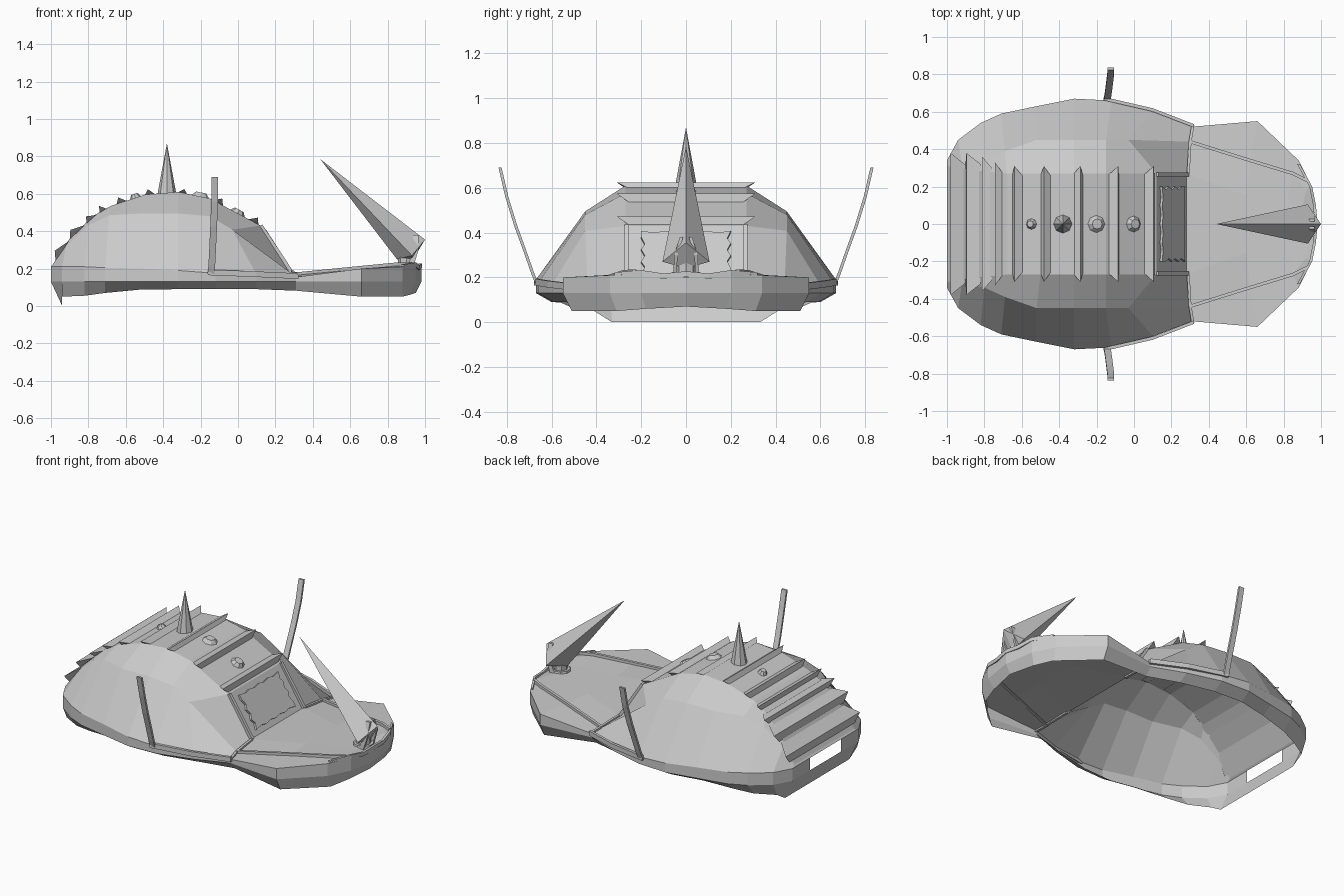
import bpy, bmesh, math
from mathutils import Vector

if "Cube" in bpy.data.objects:
    bpy.data.objects.remove(bpy.data.objects["Cube"])


def make(name, verts, faces, mirror=False):
    me = bpy.data.meshes.new(name)
    bm = bmesh.new()
    vs = [bm.verts.new(v) for v in verts]
    for f in faces:
        bm.faces.new([vs[i] for i in f])
    bmesh.ops.remove_doubles(bm, verts=bm.verts, dist=0.0005)
    bmesh.ops.recalc_face_normals(bm, faces=bm.faces)
    bm.to_mesh(me)
    bm.free()
    ob = bpy.data.objects.new(name, me)
    bpy.context.collection.objects.link(ob)
    if mirror:
        m = ob.modifiers.new("mirror", 'MIRROR')
        m.use_axis = (False, True, False)
    return ob


def loft(name, rows, mirror=False, closed=False):
    n, k = len(rows[0]), len(rows)
    verts = [p for r in rows for p in r]
    faces = []
    for i in range(k if closed else k - 1):
        j = (i + 1) % k
        for a in range(n - 1):
            faces.append((i*n + a, i*n + a + 1, j*n + a + 1, j*n + a))
    if closed:
        faces += [[i*n for i in range(k)], [i*n + n - 1 for i in range(k)]]
    return make(name, verts, faces, mirror)


def bar(name, pts, u, v):
    # rectangular bar swept along a path, mirrored left to right
    u, v = Vector(u) / 2, Vector(v) / 2
    rows = [[Vector(p) + u*a + v*b for p in pts]
            for a, b in ((-1, -1), (1, -1), (1, 1), (-1, 1))]
    return loft(name, rows, True, True)


# hollow shell: outline of rim as x, half width, z top, z bottom, inset
rim = [(-1, .34, .21, 0, .01), (-.94, .45, .21, .05, .04), (-.82, .54, .21, .055, .06),
       (-.71, .59, .205, .07, .07), (-.52, .63, .2, .088, .07), (-.32, .67, .19, .09, .07),
       (-.12, .66, .175, .09, .07), (.1, .6, .165, .09, .06), (.31, .52, .155, .082, .04),
       (.66, .55, .2, .05, .04), (.88, .34, .21, .05, .03), (.95, .2, .215, .06, .02),
       (.98, 0, .2, .07, 0)]
shoulder = [(-.995, .31, .215), (-.92, .32, .32), (-.80, .34, .43), (-.69, .39, .485),
            (-.52, .45, .495), (-.32, .45, .495), (-.15, .45, .48), (-.03, .45, .408),
            (.3, .44, .165), (.62, .34, .195), (.85, .27, .215), (.92, .18, .22), (.96, 0, .2)]
roof = [(-.99, .3, .22), (-.9, .29, .36), (-.77, .28, .485), (-.68, .27, .535),
        (-.5, .27, .595), (-.32, .27, .61), (-.15, .27, .575), (.12, .27, .43),
        (.28, .27, .18), (.6, .15, .195), (.82, .12, .21), (.9, .08, .215), (.94, 0, .2)]
bottom = [(x + (.06 if x == -1 else 0) - (.03 if x > .9 else 0), max(y - d, 0), zb)
          for x, y, zt, zb, d in rim]
middle = [(x, y, .13) for x, y, *_ in rim]
top = [(x, y, z) for x, y, z, *_ in rim]
spine = [(x, 0, z) for x, y, z in roof]
loft("shell", [bottom, middle, top, shoulder, roof, spine], True)

# rear panel with open slot
make("rear_panel", [(-.94, 0, 0), (-.94, .33, 0), (-1, .34, .13), (-1, .16, .13), (-1, 0, .13),
                    (-1, .34, .21), (-1, .16, .21), (-1, 0, .21), (-.99, 0, .22), (-.99, .3, .22)],
     [(0, 1, 2, 3, 4), (3, 2, 5, 6), (6, 5, 9, 8, 7)], True)


def roof_z(x):
    for (x0, _, z0), (x1, _, z1) in zip(roof, roof[1:]):
        if x0 <= x <= x1:
            return z0 + (z1 - z0)*(x - x0)/(x1 - x0)


# overlapping louvre ridges across the back
for i, (x, length, w, h) in enumerate([
        (-.975, .07, .36, .03), (-.90, .08, .36, .03), (-.81, .05, .34, .025),
        (-.74, .04, .31, .03), (-.65, .06, .29, .03), (-.50, .06, .29, .028),
        (-.33, .06, .29, .022), (-.14, .06, .29, .03), (.05, .06, .29, .03)]):
    p = Vector((x, 0, roof_z(x) - .005))
    q = Vector((x + length, 0, roof_z(x + length) - .005))
    d = (q - p).normalized()
    peak = p.lerp(q, .35 if x < -.4 else .65) + Vector((-d.z, 0, d.x))*(h + .005)
    rows = []
    for c, wy in ((p, w - .03), (peak, w + .02), (q, w - .04)):
        rows.append([c + Vector((0, s*wy, 0)) for s in (-1, 1)])
    loft("louvre_%d" % i, rows, closed=True)

# raised jagged windscreen plate
a, b = Vector((.12, 0, .43)), Vector((.28, 0, .18))
n = Vector((.25, 0, .16)).normalized()
edge = []
for corner, step, count in (((-.2, .12), (.05, 0), 8), ((.2, .12), (0, .11), 7),
                            ((.2, .89), (-.05, 0), 8), ((-.2, .89), (0, -.11), 7)):
    for k in range(count):
        s = 1 if k % 2 == 0 else .92
        edge.append(((corner[0] + step[0]*k)*s, .5 + (corner[1] + step[1]*k - .5)*s))
rows = [[a.lerp(b, t) + Vector((0, y, 0)) + n*h for h in (-.004, .014)] for y, t in edge]
loft("windscreen", rows, closed=True)
bar("windscreen_post", [(.12, .265, .43), (.285, .265, .18)], (.02, 0, .012), (0, .02, 0))


def cone(name, x, z, r1, r2, h, sides=8):
    bpy.ops.mesh.primitive_cone_add(vertices=sides, radius1=r1, radius2=r2, depth=h,
                                    location=(x, 0, z + h/2))
    bpy.context.object.name = name
    return bpy.context.object


# dorsal spike and studs
cone("dorsal_spike", -.38, .6, .05, 0, .27)
for i, (x, r) in enumerate([(-.55, .035), (-.2, .055), (0, .052)]):
    stud = cone("stud_%d" % i, x, roof_z(x) - .01, r, r*.5, .032)
    stud.rotation_euler.y = -math.atan2(roof_z(x + .03) - roof_z(x - .03), .06)

# nose horn on its pivot
cone("horn_base", .9, .2, .065, .06, .025, 10)
cone("horn_pivot", .9, .21, .045, .045, .1)
make("horn", [(.44, 0, .785), (.85, 0, .25), (.93, .105, .27), (1, 0, .355), (.93, -.105, .27),
              (.93, 0, .24)],
     [(0, 1, 2), (0, 2, 3), (0, 3, 4), (0, 4, 1), (1, 5, 2), (2, 5, 3), (3, 5, 4), (4, 5, 1)])
bar("horn_bracket", [(.92, .05, .2), (.95, .045, .3), (.95, .02, .38)], (.03, 0, 0), (0, .015, 0))

# side feelers and the trim running along the rim and bonnet
bar("feeler", [(-.145, .665, .17), (-.14, .685, .22), (-.135, .72, .32), (-.13, .76, .43),
               (-.125, .80, .56), (-.125, .83, .69)], (.036, 0, 0), (0, .014, 0))
bar("rim_trim", [(-.16, .67, .18), (.1, .61, .17), (.32, .525, .16)], (0, .018, 0), (0, 0, .03))
bar("bonnet_trim", [(.3, .44, .168), (.62, .34, .2), (.85, .27, .222), (.93, .23, .225)],
    (0, .018, 0), (0, 0, .022))
bar("cross_trim", [(.29, .27, .18), (.3, .44, .168), (.315, .53, .155)], (.015, 0, 0), (0, 0, .02))
bar("nose_trim", [(.88, .32, .21), (.945, .2, .22), (.965, .1, .205), (.975, 0, .215)],
    (.015, 0, 0), (0, 0, .025))
